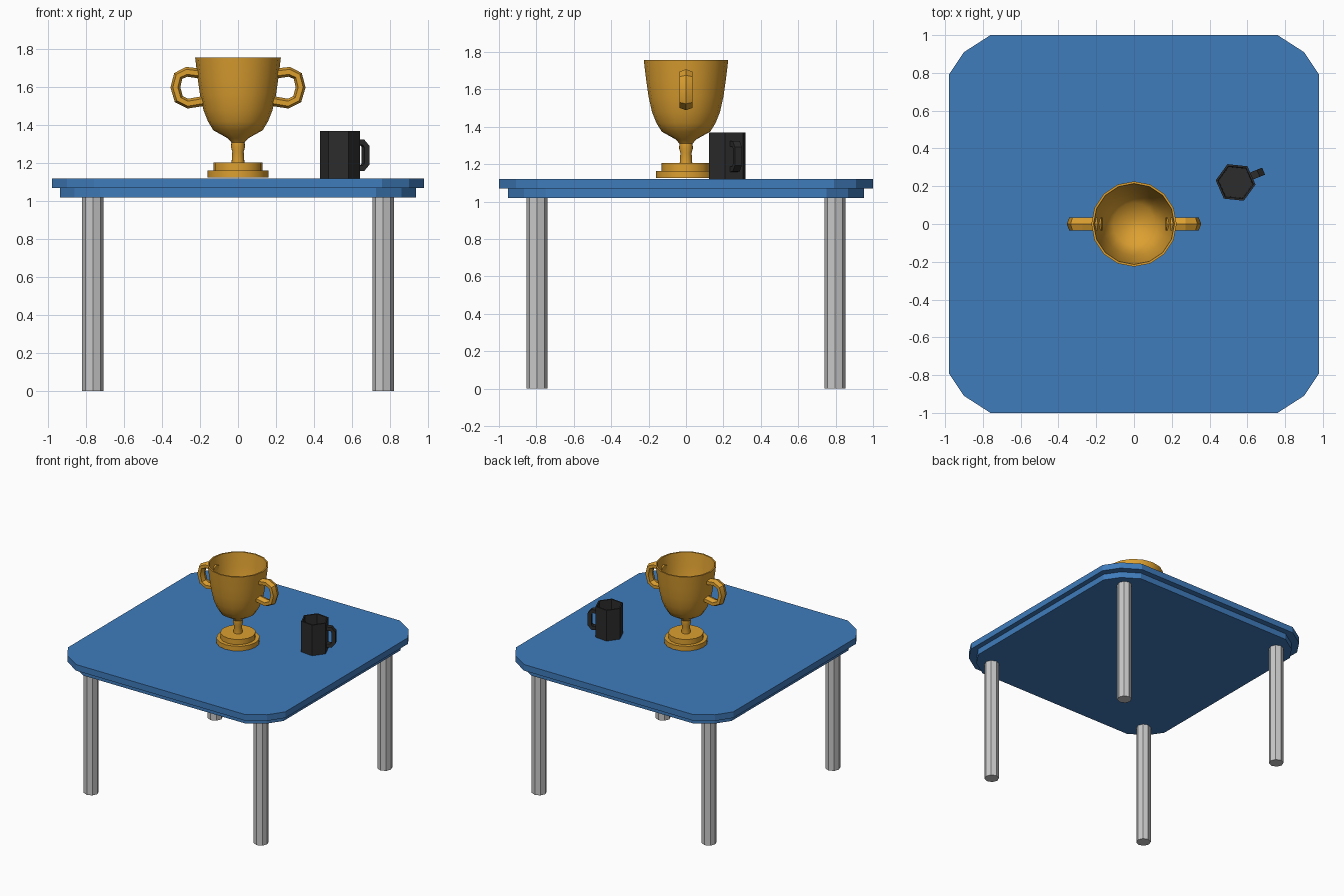
import bpy, bmesh, math
from mathutils import Vector, Matrix

cube = bpy.data.objects.get("Cube")
if cube:
    bpy.data.objects.remove(cube, do_unlink=True)


def material(name, color):
    m = bpy.data.materials.new(name)
    m.use_nodes = True
    m.diffuse_color = (*color, 1)
    m.node_tree.nodes["Principled BSDF"].inputs["Base Color"].default_value = (*color, 1)
    return m


blue = material("blue paint", (0.05, 0.2, 0.5))
steel = material("grey metal", (0.58, 0.58, 0.58))
gold = material("gold", (0.72, 0.35, 0.03))
black = material("black ceramic", (0.025, 0.025, 0.025))


def finish(bm, name, mat, smooth=None):
    bmesh.ops.recalc_face_normals(bm, faces=bm.faces)
    mesh = bpy.data.meshes.new(name)
    bm.to_mesh(mesh)
    bm.free()
    mesh.materials.append(mat)
    obj = bpy.data.objects.new(name, mesh)
    bpy.context.collection.objects.link(obj)
    if smooth:
        bpy.ops.object.select_all(action='DESELECT')
        obj.select_set(True)
        bpy.context.view_layer.objects.active = obj
        bpy.ops.object.shade_smooth_by_angle(angle=math.radians(smooth))
    return obj


def loft(bm, rings):
    """Join rings of points with quads and cap both ends."""
    rows = [[bm.verts.new(p) for p in ring] for ring in rings]
    n = len(rows[0])
    for a, b in zip(rows, rows[1:]):
        for i in range(n):
            j = (i + 1) % n
            bm.faces.new((a[i], a[j], b[j], b[i]))
    bm.faces.new(rows[0])
    bm.faces.new(rows[-1])


def lathe(name, profile, sides, mat, center=(0, 0), turn=0, smooth=None):
    bm = bmesh.new()
    angles = [turn + math.tau * i / sides for i in range(sides)]
    loft(bm, [[(center[0] + r * math.cos(a), center[1] + r * math.sin(a), z)
               for a in angles] for r, z in profile])
    return finish(bm, name, mat, smooth)


def handle(name, path, section, mat, center=(0, 0), turn=0, smooth=None):
    """Sweep a section (in-plane, sideways) along an upright path of (out, z)."""
    pts = [Vector(p) for p in path]
    rings = []
    for i, p in enumerate(pts):
        t = (pts[min(i + 1, len(pts) - 1)] - pts[max(i - 1, 0)]).normalized()
        n = Vector((-t.y, t.x))
        rings.append([(p.x + n.x * u, v, p.y + n.y * u) for u, v in section])
    bm = bmesh.new()
    loft(bm, rings)
    bm.transform(Matrix.Translation((*center, 0)) @ Matrix.Rotation(turn, 4, 'Z'))
    return finish(bm, name, mat, smooth)


# Table top: two stacked slabs with faceted round corners
def slab(name, sx, sy, z0, z1):
    corner = [(0.98, 0.79), (0.90, 0.91), (0.76, 1.0)]
    mirrored = [(-x, y) for x, y in reversed(corner)]
    half = corner + mirrored
    outline = half + [(-x, -y) for x, y in half]
    bm = bmesh.new()
    loft(bm, [[(x * sx, y * sy, z) for x, y in outline] for z in (z0, z1)])
    finish(bm, name, blue)


slab("table_top", 1, 1, 1.07, 1.12)
slab("table_apron", 0.957, 0.952, 1.02, 1.07)

# Legs
for sx, side in ((1, "left"), (-1, "right")):
    for sy, end in ((-1, "front"), (1, "back")):
        lathe(f"{end}_{side}_leg", [(0.056, 0), (0.056, 1.02)], 8, steel,
              (sx * 0.765, sy * 0.797))

# Trophy: stepped base, stem and hollow bowl
lathe("trophy_base", [(0.16, 1.125), (0.16, 1.163), (0.13, 1.163), (0.13, 1.205)],
      16, gold, smooth=30)
outer = [(0.034, 1.2), (0.03, 1.26), (0.037, 1.285), (0.035, 1.31), (0.055, 1.332),
         (0.13, 1.374), (0.158, 1.42), (0.182, 1.48), (0.2, 1.56), (0.213, 1.65),
         (0.226, 1.758)]
inner = [(0.214, 1.758), (0.202, 1.65), (0.188, 1.56), (0.168, 1.48), (0.145, 1.42),
         (0.112, 1.38), (0.03, 1.345)]
lathe("trophy_cup", outer + inner, 16, gold, smooth=40)

# Trophy handles
loop = [(0.195, 1.672), (0.27, 1.682), (0.315, 1.66), (0.33, 1.6), (0.312, 1.538),
        (0.265, 1.514), (0.17, 1.53)]
hexagon = [(0.026 * math.cos(k * math.pi / 3), 0.039 * math.sin(k * math.pi / 3))
           for k in range(6)]
handle("trophy_left_handle", loop, hexagon, gold, smooth=30)
handle("trophy_right_handle", loop, hexagon, gold, turn=math.pi, smooth=30)

# Mug: hollow six-sided cup with a square-section handle
spot = (0.538, 0.22)
lathe("mug_cup", [(0.106, 1.12), (0.106, 1.37), (0.094, 1.37), (0.09, 1.14)],
      6, black, spot, math.radians(-6))
grip = [(0.08, 1.31), (0.125, 1.31), (0.145, 1.288), (0.145, 1.196),
        (0.125, 1.174), (0.08, 1.174)]
square = [(0.015, 0.02), (-0.015, 0.02), (-0.015, -0.02), (0.015, -0.02)]
handle("mug_handle", grip, square, black, spot, math.radians(22))
